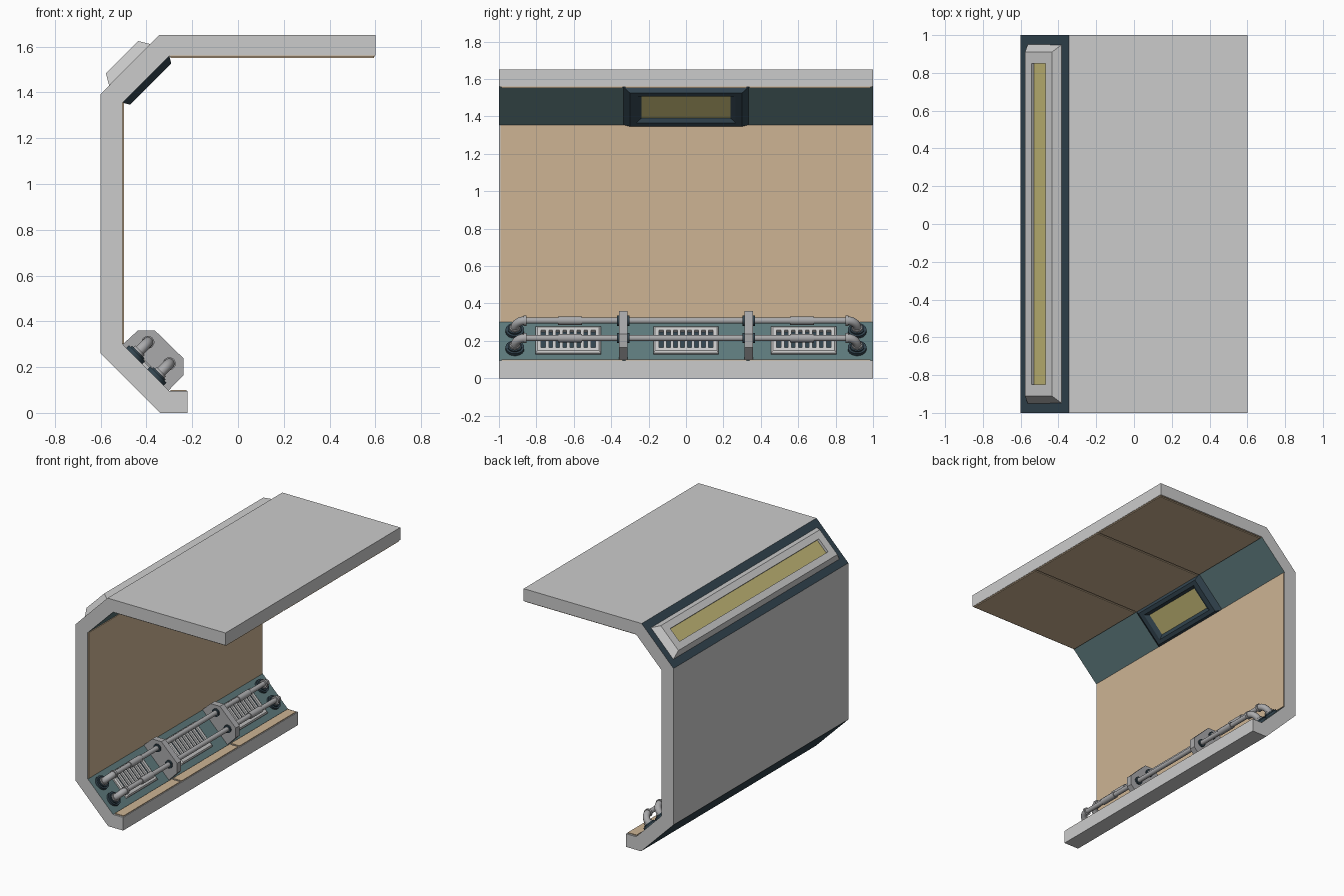
import bpy, bmesh, math
from mathutils import Matrix, Vector

if "Cube" in bpy.data.objects:
    bpy.data.objects.remove(bpy.data.objects["Cube"])


def mat(name, r, g, b):
    m = bpy.data.materials.new(name)
    m.diffuse_color = (r, g, b, 1)
    m.use_nodes = True
    m.node_tree.nodes["Principled BSDF"].inputs["Base Color"].default_value = m.diffuse_color
    return m


GREY = mat("light_grey", 0.6, 0.6, 0.6)
METAL = mat("pipe_metal", 0.40, 0.40, 0.41)
TAN = mat("tan_panel", 0.61, 0.455, 0.295)
TEAL = mat("teal", 0.115, 0.2, 0.21)
NAVY = mat("dark_navy", 0.032, 0.058, 0.078)
LAMP = mat("lamp_yellow", 0.54, 0.475, 0.18)


def finish(name, bm, mats, smooth=False):
    bmesh.ops.recalc_face_normals(bm, faces=bm.faces)
    me = bpy.data.meshes.new(name)
    bm.to_mesh(me)
    bm.free()
    for m in mats:
        me.materials.append(m)
    ob = bpy.data.objects.new(name, me)
    bpy.context.collection.objects.link(ob)
    if smooth:
        bpy.ops.object.select_all(action='DESELECT')
        ob.select_set(True)
        bpy.context.view_layer.objects.active = ob
        bpy.ops.object.shade_smooth_by_angle(angle=math.radians(40))
    return ob


def frame(x, z, wx, wz):
    """Local axes on a sloped face: u along the slope, v along y, w outward."""
    s = math.sqrt(0.5)
    wx, wz = wx * s, wz * s
    return Matrix(((wz, 0, wx, x), (0, 1, 0, 0), (-wx, 0, wz, z), (0, 0, 0, 1)))


LOW = frame(-0.4025, 0.1975, 1, 1)
HIGH = frame(-0.4025, 1.4575, 1, -1)
BACK = frame(-0.4725, 1.52, -1, 1)


def extrude(name, pts, y0, y1, mats, rule=None):
    bm = bmesh.new()
    f = bm.faces.new([bm.verts.new((x, y0, z)) for x, z in pts])
    r = bmesh.ops.extrude_face_region(bm, geom=[f])
    vs = [g for g in r['geom'] if isinstance(g, bmesh.types.BMVert)]
    bmesh.ops.translate(bm, vec=(0, y1 - y0, 0), verts=vs)
    bmesh.ops.recalc_face_normals(bm, faces=bm.faces)
    if rule:
        for f in bm.faces:
            f.material_index = rule(f)
    return finish(name, bm, mats)


def add_box(bm, lo, hi, M=Matrix()):
    lo, hi = Vector(lo), Vector(hi)
    S = Matrix.Diagonal((*(hi - lo), 1))
    bmesh.ops.create_cube(bm, size=1, matrix=M @ Matrix.Translation((lo + hi) / 2) @ S)


def loft(bm, M, rings, v=0):
    """Nested rectangles (half u, half v, height); the last is capped as slot 1."""
    prev = None
    for a, b, w in rings:
        cur = [bm.verts.new(M @ Vector((i * a, v + j * b, w)))
               for i, j in ((-1, -1), (1, -1), (1, 1), (-1, 1))]
        if prev:
            for k in range(4):
                n = (k + 1) % 4
                bm.faces.new((prev[k], prev[n], cur[n], cur[k]))
        prev = cur
    bm.faces.new(prev).material_index = 1


def add_cyl(bm, M, pos, r, length, along_y=True, seg=20):
    R = Matrix.Rotation(math.pi / 2, 4, 'X') if along_y else Matrix()
    bmesh.ops.create_cone(bm, cap_ends=True, segments=seg, radius1=r, radius2=r,
                          depth=length, matrix=M @ Matrix.Translation(pos) @ R)


def add_elbow(bm, M, u, side, r, seg=16, steps=8):
    """Quarter bend from the flange up into the horizontal pipe."""
    R, prev = 0.055, None
    for k in range(steps + 1):
        a = math.pi / 2 * k / steps
        c = Vector((u, side * (0.86 + R * math.cos(a)), 0.03 + R * math.sin(a)))
        n = Vector((0, side * math.cos(a), math.sin(a)))
        cur = []
        for s in range(seg):
            t = math.tau * s / seg
            cur.append(bm.verts.new(M @ (c + r * (math.cos(t) * n + math.sin(t) * Vector((1, 0, 0))))))
        if prev:
            for s in range(seg):
                q = (s + 1) % seg
                bm.faces.new((prev[s], prev[q], cur[q], cur[s]))
        else:
            bm.faces.new(cur)
        prev = cur
    bm.faces.new(prev)


# wall shell with coloured slopes
def shell_colour(f):
    n, x = f.normal, f.calc_center_median().x
    if abs(n.y) < 0.1 and 0.3 < abs(n.x) < 0.95:
        return 1 if n.x > 0 else 2
    return 0


extrude("wall_shell", [(-0.22, 0), (-0.34, 0), (-0.6, 0.26), (-0.6, 1.393), (-0.345, 1.65),
                       (0.6, 1.65), (0.6, 1.56), (-0.3, 1.56), (-0.505, 1.355),
                       (-0.505, 0.3), (-0.3, 0.095), (-0.22, 0.095)],
        -1, 1, [GREY, TEAL, NAVY], shell_colour)

# tan wall panel, ceiling panels and bench panels
bm = bmesh.new()
add_box(bm, (-0.507, -0.993, 0.3), (-0.499, 0.993, 1.355))
finish("wall_panel", bm, [TAN])
bm = bmesh.new()
add_box(bm, (-0.3, -0.995, 1.557), (0.598, 0.995, 1.562))
for y in (-0.663, 0, 0.663):
    add_box(bm, (-0.295, y - 0.324, 1.551), (0.595, y + 0.324, 1.558))
finish("ceiling_panels", bm, [TAN])
bm = bmesh.new()
for y in (-0.663, 0, 0.663):
    add_box(bm, (-0.295, y - 0.324, 0.09), (-0.225, y + 0.324, 0.101))
finish("bench_panels", bm, [TAN])

# long lamp on the outer slope, short lamp on the inner slope
bm = bmesh.new()
loft(bm, BACK, [(0.128, 0.95, 0), (0.1, 0.91, 0.047), (0.052, 0.85, 0.047), (0.052, 0.85, 0.028)])
finish("outer_lamp", bm, [GREY, LAMP])
bm = bmesh.new()
loft(bm, HIGH, [(0.145, 0.335, 0), (0.127, 0.3, 0.03), (0.1, 0.265, 0.03), (0.08, 0.237, 0.012)])
finish("inner_lamp", bm, [NAVY, LAMP])

# slotted vents
for i, y in enumerate((-0.63, 0, 0.63)):
    bm = bmesh.new()
    loft(bm, LOW, [(0.1, 0.175, 0), (0.1, 0.175, 0.012), (0.09, 0.165, 0.02),
                   (0.065, 0.145, 0.02), (0.065, 0.145, 0.005)], y)
    for k in range(-3, 4):
        v = y + k * 0.0375
        add_box(bm, (-0.066, v - 0.009, 0.004), (0.066, v + 0.009, 0.0195), LOW)
    finish(f"vent_{i + 1}", bm, [GREY, NAVY])

# pipes with elbows, couplings, rims and wall flanges
for name, u in (("upper", -0.072), ("lower", 0.06)):
    bm = bmesh.new()
    fl = bmesh.new()
    add_cyl(bm, LOW, (u, 0, 0.085), 0.017, 1.74)
    for s in (-1, 1):
        add_cyl(bm, LOW, (u, s * 0.62, 0.085), 0.023, 0.13)
        add_elbow(bm, LOW, u, s, 0.023)
        add_cyl(bm, LOW, (u, s * 0.86, 0.085), 0.028, 0.016)
        add_cyl(bm, LOW, (u, s * 0.915, 0.028), 0.029, 0.016, False)
        add_cyl(fl, LOW, (u, s * 0.915, 0.008), 0.05, 0.018, False)
        add_cyl(fl, LOW, (u, s * 0.915, 0.018), 0.038, 0.014, False)
        add_cyl(fl, LOW, (u, s * 0.335, 0.085), 0.028, 0.066)
    finish(name + "_pipe", bm, [METAL], True)
    finish(name + "_pipe_flanges", fl, [NAVY], True)

# pipe brackets
for side, y in (("left", -0.335), ("right", 0.335)):
    extrude(side + "_bracket", [(-0.505, 0.298), (-0.437, 0.36), (-0.363, 0.36), (-0.237, 0.237),
                                (-0.237, 0.166), (-0.303, 0.098)],
            y - 0.023, y + 0.023, [METAL])
